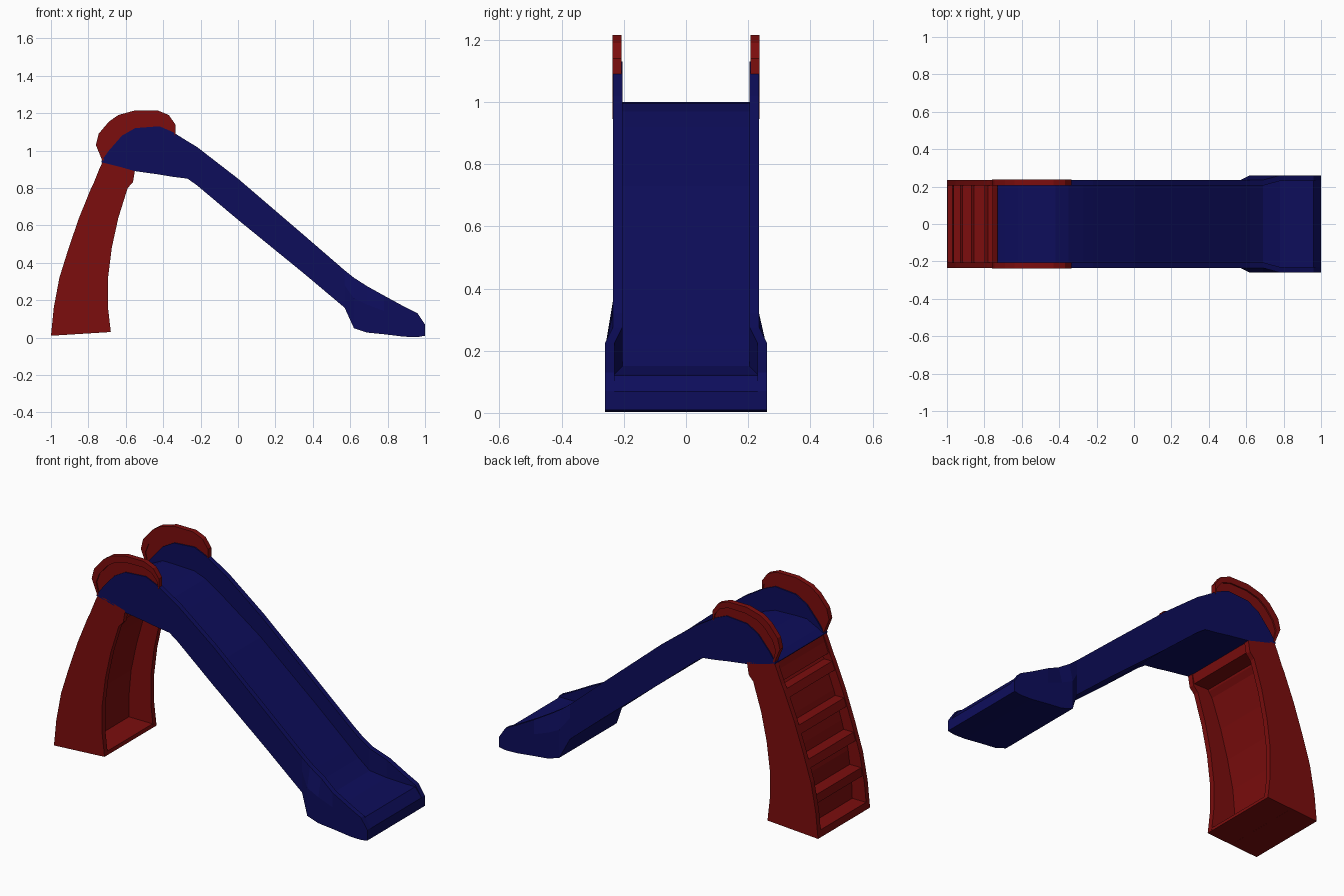
import bpy, bmesh

if "Cube" in bpy.data.objects:
    bpy.data.objects.remove(bpy.data.objects["Cube"])


def material(name, colour):
    m = bpy.data.materials.new(name)
    m.use_nodes = True
    m.diffuse_color = colour
    m.node_tree.nodes["Principled BSDF"].inputs["Base Color"].default_value = colour
    return m


RED = material("red plastic", (0.2, 0.004, 0.004, 1))
BLUE = material("blue plastic", (0.004, 0.004, 0.105, 1))


def loft(name, rings, mat):
    """Join closed rings of points into a capped solid."""
    bm = bmesh.new()
    loops = [[bm.verts.new(p) for p in ring] for ring in rings]
    for a, b in zip(loops, loops[1:]):
        for i in range(len(a)):
            j = (i + 1) % len(a)
            bm.faces.new((a[i], a[j], b[j], b[i]))
    bm.faces.new(loops[0])
    bm.faces.new(loops[-1])
    bmesh.ops.recalc_face_normals(bm, faces=bm.faces)
    mesh = bpy.data.meshes.new(name)
    bm.to_mesh(mesh)
    bm.free()
    mesh.materials.append(mat)
    obj = bpy.data.objects.new(name, mesh)
    bpy.context.collection.objects.link(obj)
    return obj


def prism(name, outline, y0, y1, mat):
    """Extrude an x-z outline along y."""
    return loft(name, [[(x, y, z) for x, z in outline] for y in (y0, y1)], mat)


def lerp(a, b, t):
    return a + (b - a) * t


# Slide: x, rim height, floor height, underside height
SLIDE = [
    (-.73, .945, .942, .938), (-.69, 1.0, .965, .928), (-.62, 1.08, 1.0, .91),
    (-.55, 1.12, 1.0, .89), (-.42, 1.13, .995, .872), (-.35, 1.1, .97, .86),
    (-.27, 1.05, .92, .85), (-.22, 1.02, .885, .815), (0, .85, .73, .63),
    (.35, .55, .44, .345), (.57, .36, .25, .16), (.62, .32, .205, .05),
    (.69, .275, .15, .027), (.78, .225, .124, .018), (.89, .165, .12, .005),
    (.96, .13, .12, .003), (1, .07, .068, .01),
]


def slide_ring(x, rim, floor, under):
    low = .26 if x > .6 else .235
    top = .26 if x > .75 else .235
    inner = top - .03
    half = [(low, under), (low, min(lerp(under, rim, .6), .21)if x > .6 else lerp(under, rim, .6)),
            (top, rim), (inner, rim), (inner, floor)]
    section = half + [(-y, z) for y, z in reversed(half)]
    return [(x, y, z) for y, z in section]


loft("slide_chute", [slide_ring(*s) for s in SLIDE], BLUE)

# Ladder side shape: height, outer x, inner x
LADDER = [
    (.01, -1, -.68), (.16, -.985, -.695), (.32, -.955, -.695), (.48, -.905, -.675),
    (.64, -.85, -.64), (.8, -.785, -.59), (.83, -.77, -.562), (.9, -.742, -.55),
    (.938, -.725, -.68),
]


def ladder_x(z, t):
    """x at height z, with t going from outer edge to inner edge."""
    for (z0, a0, b0), (z1, a1, b1) in zip(LADDER, LADDER[1:]):
        if z <= z1:
            break
    k = (z - z0) / (z1 - z0)
    return lerp(lerp(a0, a1, k), lerp(b0, b1, k), t)


def ladder_part(name, z0, z1, t0, t1, y0, y1):
    heights = [z0] + [s[0] for s in LADDER if z0 < s[0] < z1] + [z1]
    outline = [(ladder_x(z, t0), z) for z in heights]
    outline += [(ladder_x(z, t1), z) for z in reversed(heights)]
    if z0 == LADDER[0][0]:
        outline[-1] = (outline[-1][0], z0 + .02)
    return prism(name, outline, y0, y1, RED)


for side, s in (("left", 1), ("right", -1)):
    ladder_part("ladder_side_" + side, .01, .938, 0, 1, s * .205, s * .235)
ladder_part("ladder_back_panel", .02, .91, .28, .52, -.206, .206)
ladder_part("ladder_base", .01, .05, 0, 1, -.206, .206)
ladder_part("ladder_top", .84, .935, .04, .97, -.206, .206)

# Ladder rungs
for i, z in enumerate((.24, .43, .61, .8)):
    ladder_part("rung_%d" % (i + 1), z - .045, z, .02, .35, -.206, .206)

# Handrails: thin crescent plate with a thicker outer rim
OUTER = [(-.725, .945), (-.76, 1.03), (-.745, 1.09), (-.69, 1.155), (-.64, 1.19),
         (-.55, 1.215), (-.43, 1.215), (-.37, 1.19), (-.335, 1.14), (-.335, 1.085)]
INNER = [(-.7, .955), (-.68, .99), (-.65, 1.03), (-.61, 1.075), (-.57, 1.1),
         (-.53, 1.11), (-.44, 1.115), (-.4, 1.11), (-.37, 1.09), (-.345, 1.075)]
MIDDLE = [(lerp(a, c, .35), lerp(b, d, .35)) for (a, b), (c, d) in zip(OUTER, INNER)]

for side, s in (("left", 1), ("right", -1)):
    prism("handrail_plate_" + side, MIDDLE + INNER[::-1], s * .212, s * .229, RED)
    prism("handrail_rim_" + side, OUTER + MIDDLE[::-1], s * .207, s * .237, RED)
